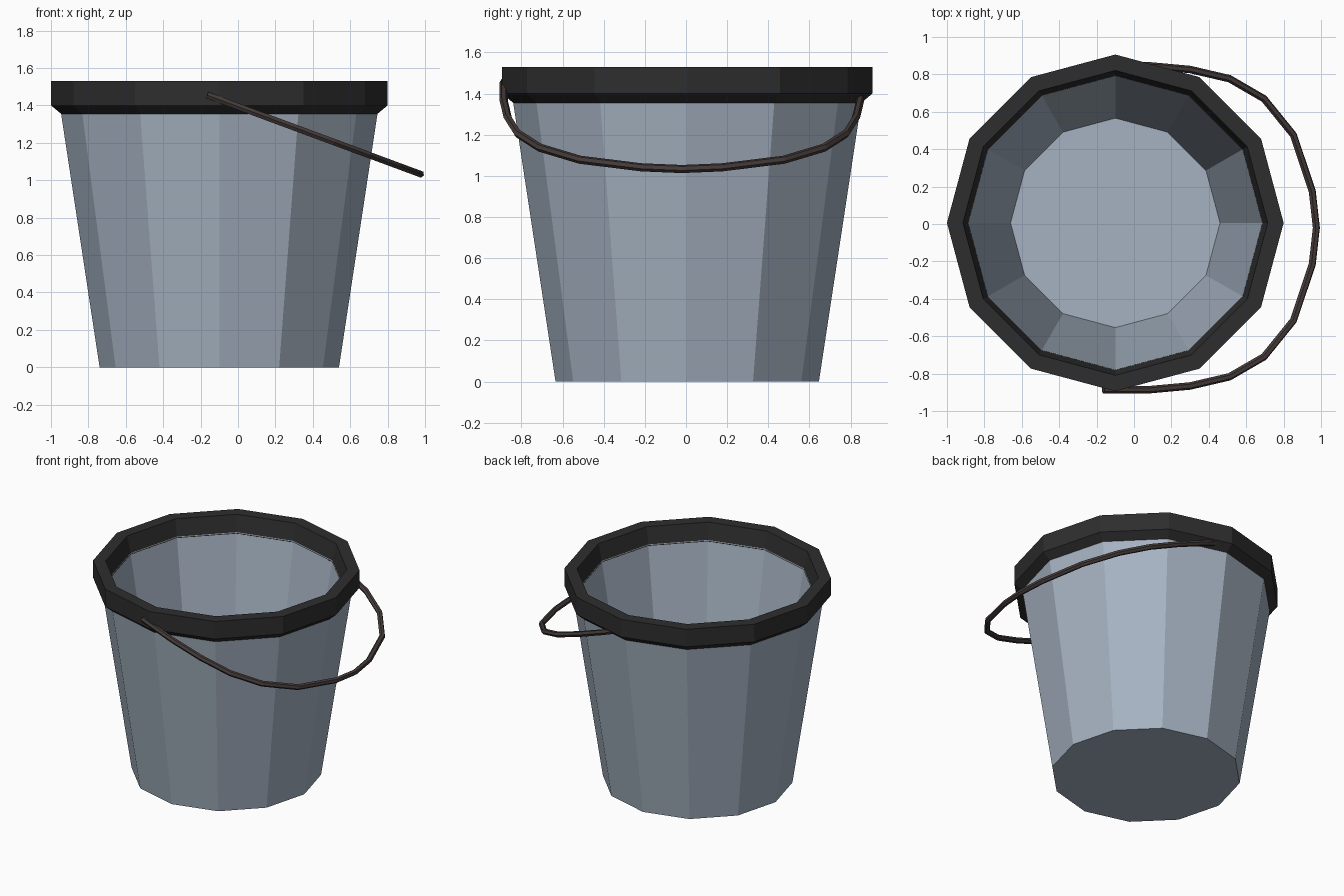
import bpy, bmesh, math
from mathutils import Vector

if "Cube" in bpy.data.objects:
    bpy.data.objects.remove(bpy.data.objects["Cube"])

SIDES = 12
CENTRE = Vector((-0.10, 0.006, 0))


def material(name, rgb):
    m = bpy.data.materials.new(name)
    m.diffuse_color = (*rgb, 1)
    m.use_nodes = True
    m.node_tree.nodes["Principled BSDF"].inputs["Base Color"].default_value = m.diffuse_color
    return m


def lathe(name, profile, mat, closed):
    """Faceted ring body turned from (radius, z) points."""
    bm = bmesh.new()
    verts = [bm.verts.new((r, 0, z)) for r, z in profile]
    pairs = list(zip(verts, verts[1:]))
    if closed:
        pairs.append((verts[-1], verts[0]))
    edges = [bm.edges.new(p) for p in pairs]
    bmesh.ops.spin(bm, geom=verts + edges, axis=(0, 0, 1), cent=(0, 0, 0),
                   steps=SIDES, angle=math.tau, use_duplicate=False)
    bmesh.ops.remove_doubles(bm, verts=bm.verts, dist=1e-4)
    bmesh.ops.recalc_face_normals(bm, faces=bm.faces)
    bmesh.ops.translate(bm, vec=CENTRE, verts=bm.verts)
    mesh = bpy.data.meshes.new(name)
    bm.to_mesh(mesh)
    bm.free()
    mesh.materials.append(mat)
    obj = bpy.data.objects.new(name, mesh)
    bpy.context.collection.objects.link(obj)
    return obj


steel = material("blue grey steel", (0.38, 0.45, 0.54))
black = material("black rim", (0.027, 0.027, 0.027))
brown = material("dark brown handle", (0.060, 0.045, 0.043))

# Tapered bucket with wall thickness and inner floor
lathe("bucket_body", [(0, 0), (0.64, 0), (0.848, 1.37), (0.787, 1.41),
                      (0.56, 0.05), (0, 0.05)], steel, False)

# Thick rim, chamfered underneath
lathe("bucket_rim", [(0.84, 1.35), (0.90, 1.40), (0.90, 1.53),
                     (0.815, 1.53), (0.785, 1.40)], black, True)

# Drooping wire handle: half path mirrored across its middle, lying in a tilted plane
half = [(-0.165, 0.866), (0.08, 0.866), (0.30, 0.846), (0.51, 0.797),
        (0.695, 0.690), (0.853, 0.495), (0.953, 0.195)]
path = [(x, -y) for x, y in half] + [(0.975, 0)] + half[::-1]
curve = bpy.data.curves.new("handle", "CURVE")
curve.dimensions = "3D"
curve.bevel_depth = 0.02
curve.bevel_resolution = 1
curve.use_fill_caps = True
spline = curve.splines.new("POLY")
spline.points.add(len(path) - 1)
spline.use_smooth = False
for p, (x, y) in zip(spline.points, path):
    p.co = (x, y - 0.02, 1.455 - 0.37 * (x + 0.165), 1)
curve.materials.append(brown)
bpy.context.collection.objects.link(bpy.data.objects.new("handle", curve))
